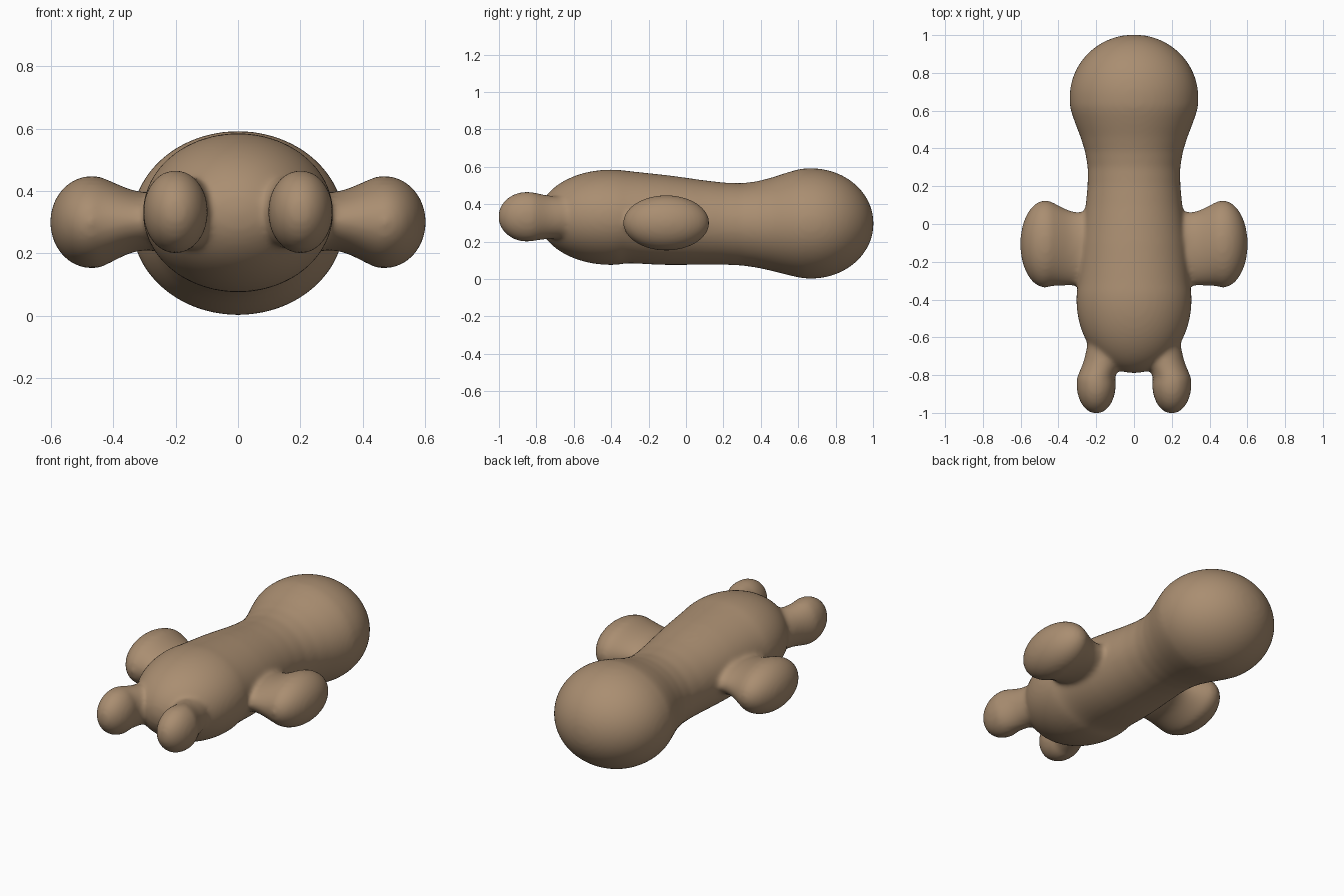
import bpy, bmesh, math
from mathutils import Vector

if "Cube" in bpy.data.objects:
    bpy.data.objects.remove(bpy.data.objects["Cube"])

colour = (0.4, 0.27, 0.165, 1)
tan = bpy.data.materials.new("warm_tan")
tan.use_nodes = True
tan.diffuse_color = colour
tan.node_tree.nodes["Principled BSDF"].inputs["Base Color"].default_value = colour

SIDES = 64
STEPS = 4
CAP_RINGS = 9


def station(position, centre, radii):
    """One elliptical cross-section."""
    return Vector((position, *centre, *radii))


def dome(position, centre, radii, length):
    """Ellipsoid end, from just before its widest section out to the tip."""
    start, end = math.radians(-15), math.radians(88)
    angles = [start + (end - start) * k / CAP_RINGS for k in range(CAP_RINGS + 1)]
    return [station(position + length * math.sin(a), centre,
                    [r * math.cos(a) for r in radii]) for a in angles]


def spline(a, b, c, d, t):
    """Smooth interpolation between b and c."""
    enter, leave = (c - a) / 2, (d - b) / 2
    ease = t * t * (3 - 2 * t)
    return (b.lerp(c, ease) + enter * (t * (1 - t) ** 2) - leave * (t * t * (1 - t)))


def loft(bm, stations, place):
    """Closed tube of ellipses; place(position, u, v) gives the 3D point."""
    padded = [stations[0], *stations, stations[-1]]
    rows = [spline(*ctrl, s / STEPS)
            for ctrl in zip(padded, padded[1:], padded[2:], padded[3:])
            for s in range(STEPS)]
    rows.append(stations[-1])
    angles = [math.tau * k / SIDES for k in range(SIDES)]
    rings = [[bm.verts.new(place(p, cu + ru * math.cos(a), cv + rv * math.sin(a)))
              for a in angles] for p, cu, cv, ru, rv in rows]
    for ring, following in zip(rings, rings[1:]):
        for k in range(SIDES):
            bm.faces.new((ring[k - 1], ring[k], following[k], following[k - 1]))
    bm.faces.new(rings[0])
    bm.faces.new(rings[-1])


bm = bmesh.new()

# Torso with a rounded front, a narrow waist and a big round head, along y
front = dome(-0.4, (0, 0.33), (0.305, 0.255), -0.39)
waist = [station(-0.1, (0, 0.315), (0.28, 0.24)),
         station(0.3, (0, 0.292), (0.245, 0.22))]
head = dome(0.67, (0, 0.297), (0.341, 0.295), 0.333)
loft(bm, front[::-1] + waist + head, lambda p, u, v: (u, p, v))

# Flipper arms, outward along x
arm = [station(0.2, (-0.13, 0.3), (0.2, 0.1)),
       station(0.32, (-0.13, 0.303), (0.195, 0.095))]
arm += dome(0.47, (-0.106, 0.3), (0.231, 0.148), 0.132)

# Stubby legs, forward along y
leg = [station(-0.6, (0.14, 0.33), (0.1, 0.11)),
       station(-0.72, (0.165, 0.33), (0.1, 0.115))]
leg += dome(-0.85, (0.2, 0.333), (0.104, 0.134), -0.154)

for side in (1, -1):
    loft(bm, arm, lambda p, u, v: (side * p, u, v))
    loft(bm, leg, lambda p, u, v: (side * u, p, v))

bmesh.ops.recalc_face_normals(bm, faces=bm.faces)
mesh = bpy.data.meshes.new("soft_body")
bm.to_mesh(mesh)
bm.free()
mesh.materials.append(tan)
body = bpy.data.objects.new("soft_body", mesh)
bpy.context.collection.objects.link(body)

# Melt the parts into one soft skin
skin = body.modifiers.new("skin", 'REMESH')
skin.mode = 'VOXEL'
skin.voxel_size = 0.012
skin.use_smooth_shade = True
soften = body.modifiers.new("soften", 'SMOOTH')
soften.factor = 0.5
soften.iterations = 14
